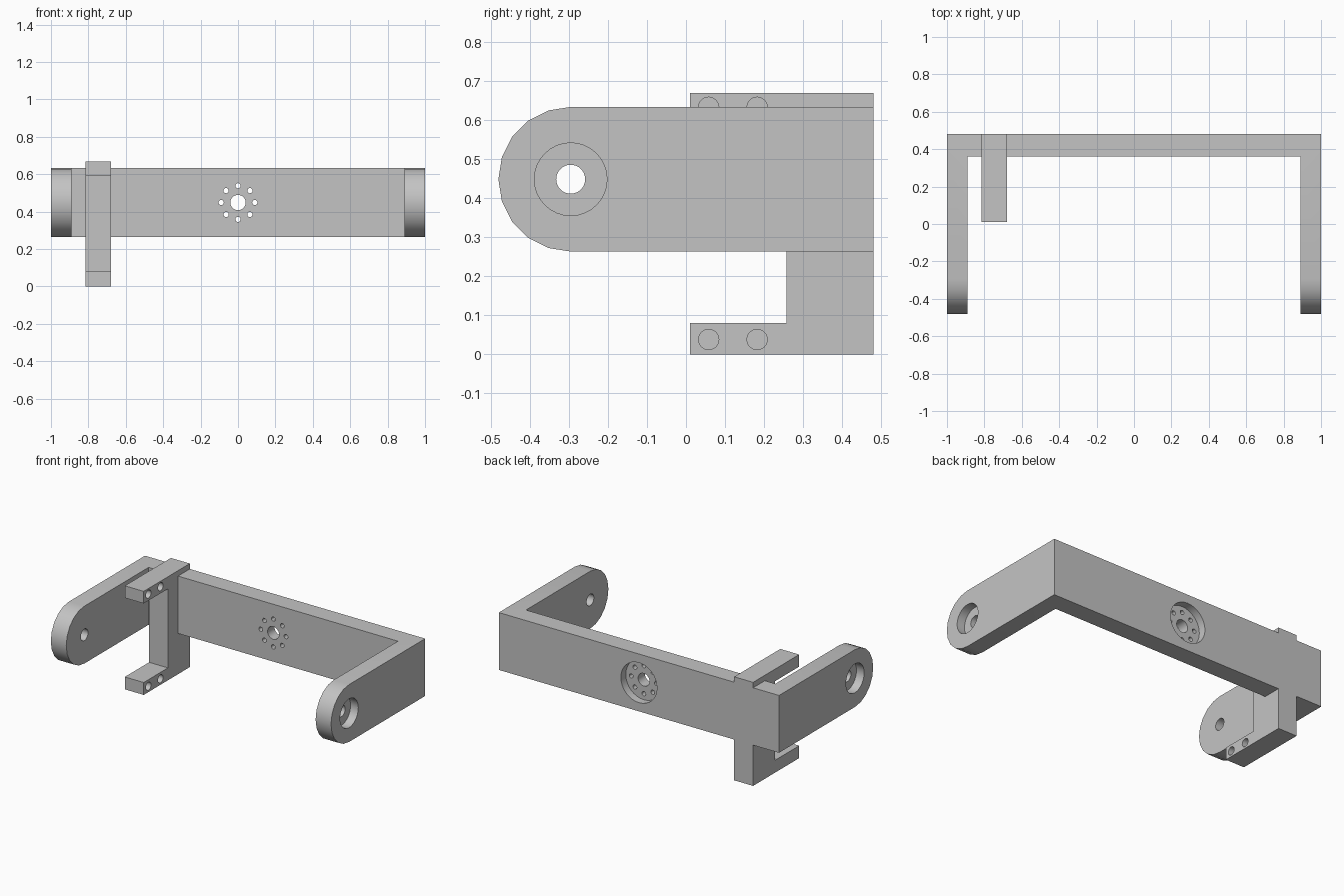
import bpy, bmesh, math
from mathutils import Matrix

if "Cube" in bpy.data.objects:
    bpy.data.objects.remove(bpy.data.objects["Cube"])

ZC, R, YC = 0.448, 0.185, -0.295   # pivot height, arm end radius, pivot depth
BACK = 0.48

grey = bpy.data.materials.new("plain grey")
grey.diffuse_color = (0.55, 0.55, 0.55, 1)
grey.use_nodes = True
grey.node_tree.nodes["Principled BSDF"].inputs["Base Color"].default_value = grey.diffuse_color


def finish(name, bm):
    bmesh.ops.recalc_face_normals(bm, faces=bm.faces)
    me = bpy.data.meshes.new(name)
    bm.to_mesh(me)
    bm.free()
    me.materials.append(grey)
    ob = bpy.data.objects.new(name, me)
    bpy.context.collection.objects.link(ob)
    return ob


def prism(name, pts, axis, a, b):
    """Extrude a profile along x (points are y,z) or z (points are x,y)."""
    bm = bmesh.new()
    place = (lambda p: (a, p[0], p[1])) if axis == 'x' else (lambda p: (p[0], p[1], a))
    face = bm.faces.new([bm.verts.new(place(p)) for p in pts])
    ext = bmesh.ops.extrude_face_region(bm, geom=[face])
    move = (b - a, 0, 0) if axis == 'x' else (0, 0, b - a)
    bmesh.ops.translate(bm, vec=move, verts=[v for v in ext['geom'] if isinstance(v, bmesh.types.BMVert)])
    return finish(name, bm)


def drill(name, centre, r, length, axis, n=32):
    bm = bmesh.new()
    rot = Matrix.Rotation(math.pi / 2, 4, 'Y' if axis == 'x' else 'X')
    bmesh.ops.create_cone(bm, cap_ends=True, segments=n, radius1=r, radius2=r,
                          depth=length, matrix=Matrix.Translation(centre) @ rot)
    return finish(name, bm)


def boolean(ob, tool, op):
    mod = ob.modifiers.new(op, 'BOOLEAN')
    mod.operation, mod.solver, mod.object = op, 'EXACT', tool
    bpy.context.view_layer.objects.active = ob
    bpy.ops.object.modifier_apply(modifier=mod.name)
    bpy.data.objects.remove(tool)


# U-shaped yoke: side profile with rounded ends, hollowed between the arms
side = [(BACK, ZC - R), (BACK, ZC + R)]
side += [(YC - R * math.sin(i * math.pi / 10), ZC + R * math.cos(i * math.pi / 10)) for i in range(11)]
yoke = prism("yoke_bracket", side, 'x', -1, 1)
hollow = [(-0.89, -0.7), (0.89, -0.7), (0.89, 0.36), (-0.89, 0.36)]
boolean(yoke, prism("hollow_cutter", hollow, 'z', 0.1, 0.8), 'DIFFERENCE')

# C-shaped side clamp, fused flush with the back plate
clamp_profile = [(0.01, 0), (BACK, 0), (BACK, 0.668), (0.01, 0.668), (0.01, 0.59),
                 (0.257, 0.59), (0.257, 0.08), (0.01, 0.08)]
boolean(yoke, prism("clamp", clamp_profile, 'x', -0.815, -0.68), 'UNION')

# Pivot holes with outside counterbores
for s in (-1, 1):
    boolean(yoke, drill("pivot_bore", (s, YC, ZC), 0.093, 0.11, 'x'), 'DIFFERENCE')
    boolean(yoke, drill("pivot_hole", (s * 0.95, YC, ZC), 0.037, 0.3, 'x'), 'DIFFERENCE')

# Horn mount: recess in the back, centre hole and ring of eight screw holes
boolean(yoke, drill("horn_recess", (0, BACK, ZC), 0.129, 0.1, 'y'), 'DIFFERENCE')
boolean(yoke, drill("horn_hole", (0, 0.42, ZC), 0.041, 0.3, 'y'), 'DIFFERENCE')
for i in range(8):
    t = i * math.pi / 4
    c = (0.09 * math.cos(t), 0.42, ZC + 0.09 * math.sin(t))
    boolean(yoke, drill("screw_hole", c, 0.014, 0.3, 'y', 16), 'DIFFERENCE')

# Blind screw holes in the clamp jaws
for y in (0.058, 0.182):
    for z in (0.038, 0.632):
        boolean(yoke, drill("jaw_hole", (-0.68, y, z), 0.026, 0.14, 'x', 24), 'DIFFERENCE')

bpy.ops.object.select_all(action='DESELECT')
yoke.select_set(True)
bpy.context.view_layer.objects.active = yoke
bpy.ops.object.shade_smooth_by_angle(angle=math.radians(30))
